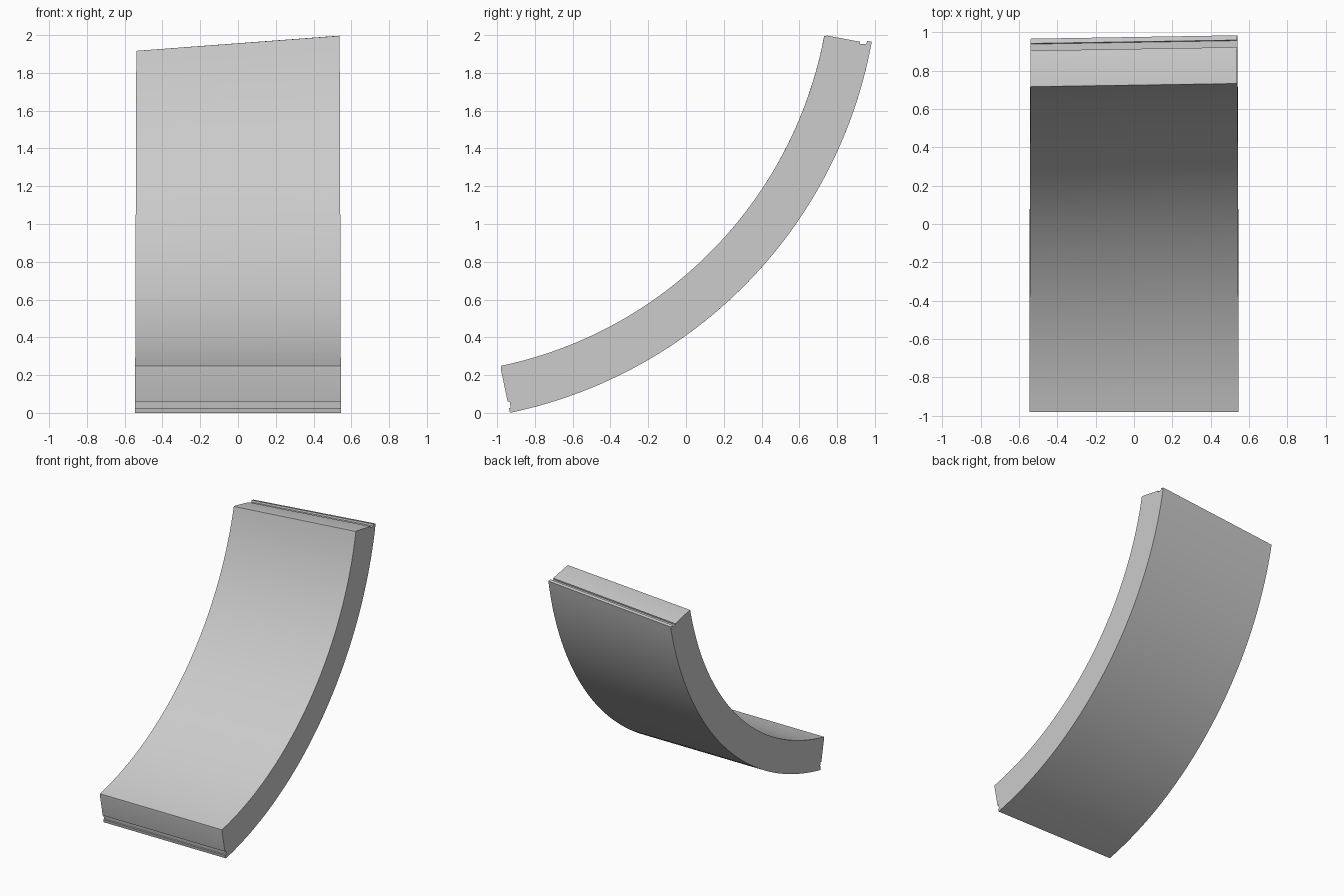
import bpy
import bmesh
from math import radians, sin, cos

# Remove the default cube
cube = bpy.data.objects.get("Cube")
if cube:
    bpy.data.objects.remove(cube, do_unlink=True)

CENTRE_Y, CENTRE_Z = -1.432, 2.404
INNER, OUTER = 2.202, 2.455
BOTTOM_ANGLE = radians(-78.25)
STEPS = 56

# End joint profiles: (fraction of thickness, how far it stands proud)
TOP_JOINT = [(0, -0.004), (0.07, 0), (0.76, 0), (0.761, -0.012),
             (0.9, -0.004), (0.901, 0.011), (1, 0.011)]
BOTTOM_JOINT = [(0, -0.003), (0.07, 0), (0.76, 0), (0.761, -0.011),
                (0.9, -0.009), (0.901, 0), (1, 0)]


def outline(top_angle):
    """Closed (radius, angle) outline of the curved slab."""
    pts = []
    for i in range(1, STEPS):
        pts.append((INNER, BOTTOM_ANGLE + (top_angle - BOTTOM_ANGLE) * i / STEPS))
    for f, proud in TOP_JOINT:
        r = INNER + f * (OUTER - INNER)
        pts.append((r, top_angle + proud / r))
    for i in range(STEPS - 1, 0, -1):
        pts.append((OUTER, BOTTOM_ANGLE + (top_angle - BOTTOM_ANGLE) * i / STEPS))
    for f, proud in reversed(BOTTOM_JOINT):
        r = INNER + f * (OUTER - INNER)
        pts.append((r, BOTTOM_ANGLE - proud / r))
    return pts


def make_side(bm, side, top_angle):
    """Side loop of vertices, slightly narrower towards the top."""
    loop = []
    for r, a in outline(top_angle):
        z = CENTRE_Z + r * sin(a)
        x = side * (0.545 - 0.0035 * z)
        loop.append(bm.verts.new((x, CENTRE_Y + r * cos(a), z)))
    return loop


# Curved slab with a skewed top end
bm = bmesh.new()
left = make_side(bm, 1, radians(-10.57))
right = make_side(bm, -1, radians(-12.68))
count = len(left)
for i in range(count):
    j = (i + 1) % count
    bm.faces.new((left[i], left[j], right[j], right[i]))
bm.faces.new(left)
bm.faces.new(right)
bmesh.ops.recalc_face_normals(bm, faces=bm.faces)
mesh = bpy.data.meshes.new("curved_segment")
bm.to_mesh(mesh)
bm.free()
segment = bpy.data.objects.new("curved_segment", mesh)
bpy.context.collection.objects.link(segment)

# Plain grey material
grey = bpy.data.materials.new("light_grey")
grey.use_nodes = True
colour = (0.6, 0.6, 0.6, 1)
grey.diffuse_color = colour
for node in grey.node_tree.nodes:
    if node.type == 'BSDF_PRINCIPLED':
        node.inputs["Base Color"].default_value = colour
mesh.materials.append(grey)

# Smooth curve, sharp edges
bpy.ops.object.select_all(action='DESELECT')
segment.select_set(True)
bpy.context.view_layer.objects.active = segment
bpy.ops.object.shade_smooth_by_angle(angle=radians(20))
